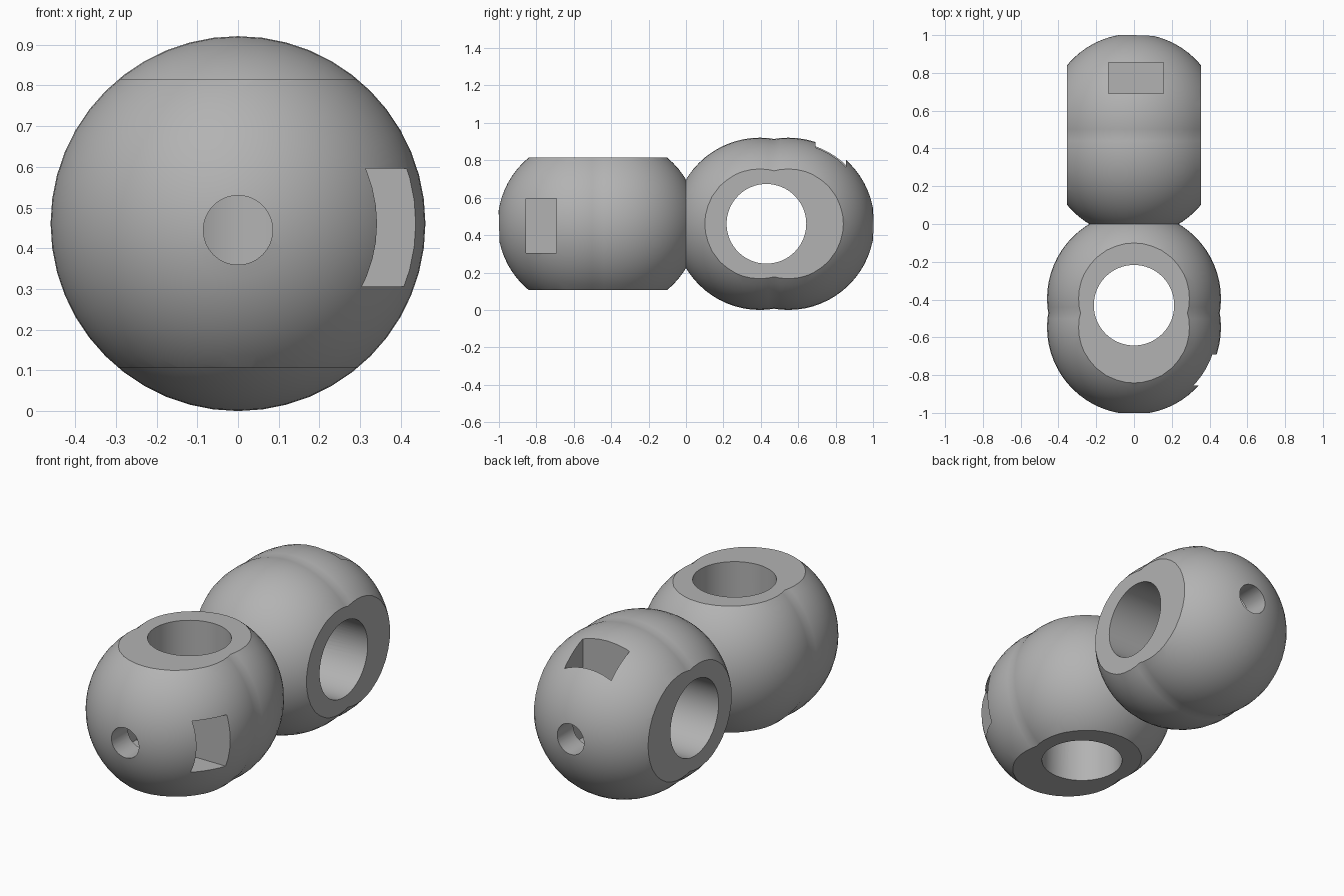
import bpy
from math import pi, radians
from mathutils import Matrix

if "Cube" in bpy.data.objects:
    bpy.data.objects.remove(bpy.data.objects["Cube"], do_unlink=True)

RADIUS = 0.4605    # ball radius
MID_Z = 0.4605     # height of the shared axis
FLAT = 0.354       # half distance between the two flats

grey = bpy.data.materials.new("plain_grey")
grey.use_nodes = True
colour = (0.45, 0.45, 0.45, 1)
grey.diffuse_color = colour
grey.node_tree.nodes["Principled BSDF"].inputs["Base Color"].default_value = colour


def ball(name, y):
    bpy.ops.mesh.primitive_uv_sphere_add(segments=48, ring_count=32, radius=RADIUS,
                                         location=(0, y, 0), rotation=(pi / 2, 0, 0))
    bpy.context.object.name = name
    return bpy.context.object


def box(x0, x1, y0, y1, z0, z1):
    bpy.ops.mesh.primitive_cube_add(size=1, location=((x0 + x1) / 2, (y0 + y1) / 2, (z0 + z1) / 2))
    bpy.context.object.scale = (x1 - x0, y1 - y0, z1 - z0)
    return bpy.context.object


def rod(radius, depth, location, tilt=0):
    bpy.ops.mesh.primitive_cylinder_add(vertices=64, radius=radius, depth=depth,
                                        location=location, rotation=(tilt, 0, 0))
    return bpy.context.object


def combine(target, other, operation):
    mod = target.modifiers.new("combine", "BOOLEAN")
    mod.operation, mod.object, mod.solver = operation, other, "EXACT"
    bpy.context.view_layer.objects.active = target
    bpy.ops.object.modifier_apply(modifier=mod.name)
    bpy.data.objects.remove(other, do_unlink=True)


# Front link: two overlapping balls trimmed to flats and to the joint plane
front = ball("front_link", -0.547)
combine(front, ball("inner_ball", -0.395), "UNION")
combine(front, box(-1, 1, -2, 0, -FLAT, FLAT), "INTERSECT")

# Main bore, end bolt hole and side slot
combine(front, rod(0.213, 2, (0, -0.43, 0)), "DIFFERENCE")
combine(front, rod(0.085, 0.7, (0, -0.85, -0.016), pi / 2), "DIFFERENCE")
combine(front, box(-0.145, 1, -0.855, -0.692, -0.155, 0.135), "DIFFERENCE")
front.data.transform(front.matrix_world)
front.matrix_world = Matrix.Identity(4)

# Back link: the same shape turned a quarter and reversed along y
back = bpy.data.objects.new("back_link", front.data.copy())
bpy.context.collection.objects.link(back)
back.data.transform(Matrix(((0, 0, -1, 0), (0, -1, 0, 0), (1, 0, 0, 0), (0, 0, 0, 1))))
back.data.flip_normals()

# Finish both links
for link in (front, back):
    link.data.transform(Matrix.Translation((0, 0, MID_Z)))
    link.data.materials.clear()
    link.data.materials.append(grey)
    bpy.ops.object.select_all(action="DESELECT")
    link.select_set(True)
    bpy.context.view_layer.objects.active = link
    bpy.ops.object.shade_smooth_by_angle(angle=radians(30))
